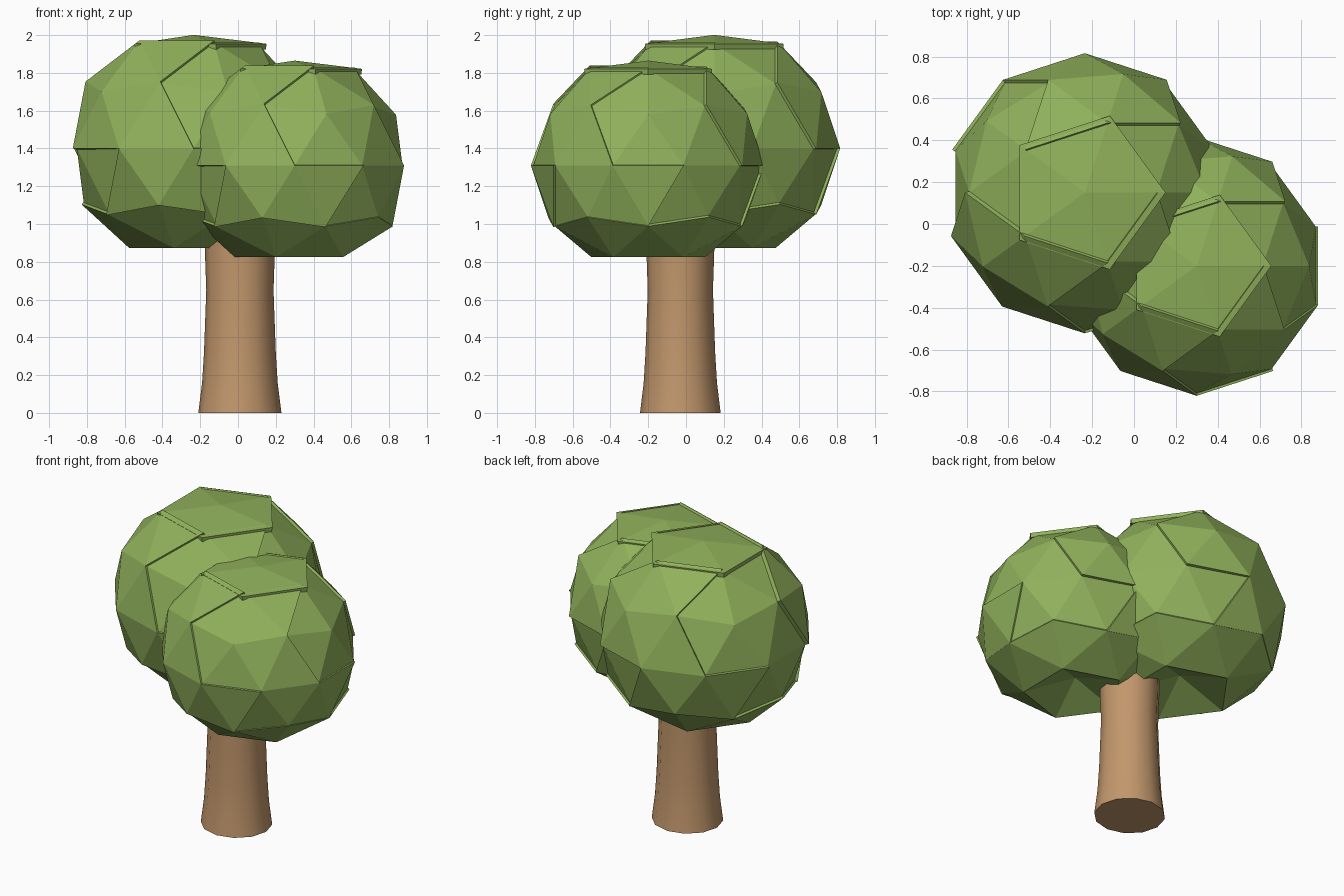
import bpy, bmesh, math
from mathutils import Vector

if "Cube" in bpy.data.objects:
    bpy.data.objects.remove(bpy.data.objects["Cube"])


def material(name, rgb):
    m = bpy.data.materials.new(name)
    m.diffuse_color = (*rgb, 1.0)
    m.use_nodes = True
    m.node_tree.nodes["Principled BSDF"].inputs["Base Color"].default_value = m.diffuse_color
    return m


LEAF = material("leaf green", (0.28, 0.44, 0.105))
BARK = material("bark brown", (0.54, 0.31, 0.15))
CAP, SKIRT = 10, 11
PANEL_LIFT = [1.0, 1.025, 1.0, 1.035, 1.015]


def patch_of(face):
    """Which leafy shell patch a face of the unit ball belongs to."""
    c = face.calc_center_median()
    z = c.z
    if z > 0.8:
        return CAP
    if z < -0.5:
        return SKIRT
    a = math.degrees(math.atan2(c.y, c.x)) + (26 if z > 0 else -9)
    return math.floor(a / 72) % 5


def place(co, patch):
    """Lift or reshape a vertex according to its patch."""
    if patch == CAP:                       # wide, flattened cap
        if co.z > 0.95:
            return Vector((0, 0, 0.925))
        return Vector((co.x * 1.13, co.y * 1.13, 0.852))
    if patch == SKIRT:
        if co.z < -0.95:                   # hollow underside
            return Vector((0, 0, -0.62))
        if co.z < -0.8:
            return Vector((co.x, co.y, -0.81))
        return co * 1.02
    return co * PANEL_LIFT[patch]


def crown(name, centre, radius):
    bm = bmesh.new()
    bmesh.ops.create_icosphere(bm, subdivisions=2, radius=1)
    layer = bm.faces.layers.int.new("patch")
    for f in bm.faces:
        f[layer] = patch_of(f)
    # cut the ball apart along patch borders
    seams = [e for e in bm.edges
             if e.link_faces[0][layer] != e.link_faces[1][layer]]
    bmesh.ops.split_edges(bm, edges=seams)
    for v in bm.verts:
        v.co = place(v.co.copy(), v.link_faces[0][layer]) * radius + Vector(centre)
    bm.faces.layers.int.remove(layer)
    me = bpy.data.meshes.new(name)
    bm.to_mesh(me)
    bm.free()
    me.materials.append(LEAF)
    ob = bpy.data.objects.new(name, me)
    bpy.context.collection.objects.link(ob)
    sol = ob.modifiers.new("shell thickness", 'SOLIDIFY')
    sol.thickness = 0.03
    sol.offset = -1
    return ob


# Two overlapping leaf balls
crown("crown_left", (-0.235, 0.15, 1.40), 0.65)
crown("crown_right", (0.30, -0.20, 1.31), 0.60)

# Trunk turned from a profile of (radius, height)
PROFILE = [(0.22, 0), (0.20, 0.16), (0.19, 0.32), (0.178, 0.65), (0.185, 0.85), (0.19, 1.1)]
SIDES = 12
bm = bmesh.new()
rings = []
for r, z in PROFILE:
    rings.append([bm.verts.new((0.01 + r * math.cos(2 * math.pi * i / SIDES),
                                -0.03 + 0.97 * r * math.sin(2 * math.pi * i / SIDES), z))
                  for i in range(SIDES)])
for lo, hi in zip(rings, rings[1:]):
    for i in range(SIDES):
        j = (i + 1) % SIDES
        bm.faces.new((lo[i], lo[j], hi[j], hi[i]))
bm.faces.new(rings[0][::-1])
bm.faces.new(rings[-1])
me = bpy.data.meshes.new("trunk")
bm.to_mesh(me)
bm.free()
me.materials.append(BARK)
trunk = bpy.data.objects.new("trunk", me)
bpy.context.collection.objects.link(trunk)
bpy.context.view_layer.objects.active = trunk
trunk.select_set(True)
bpy.ops.object.shade_smooth_by_angle(angle=math.radians(40))
